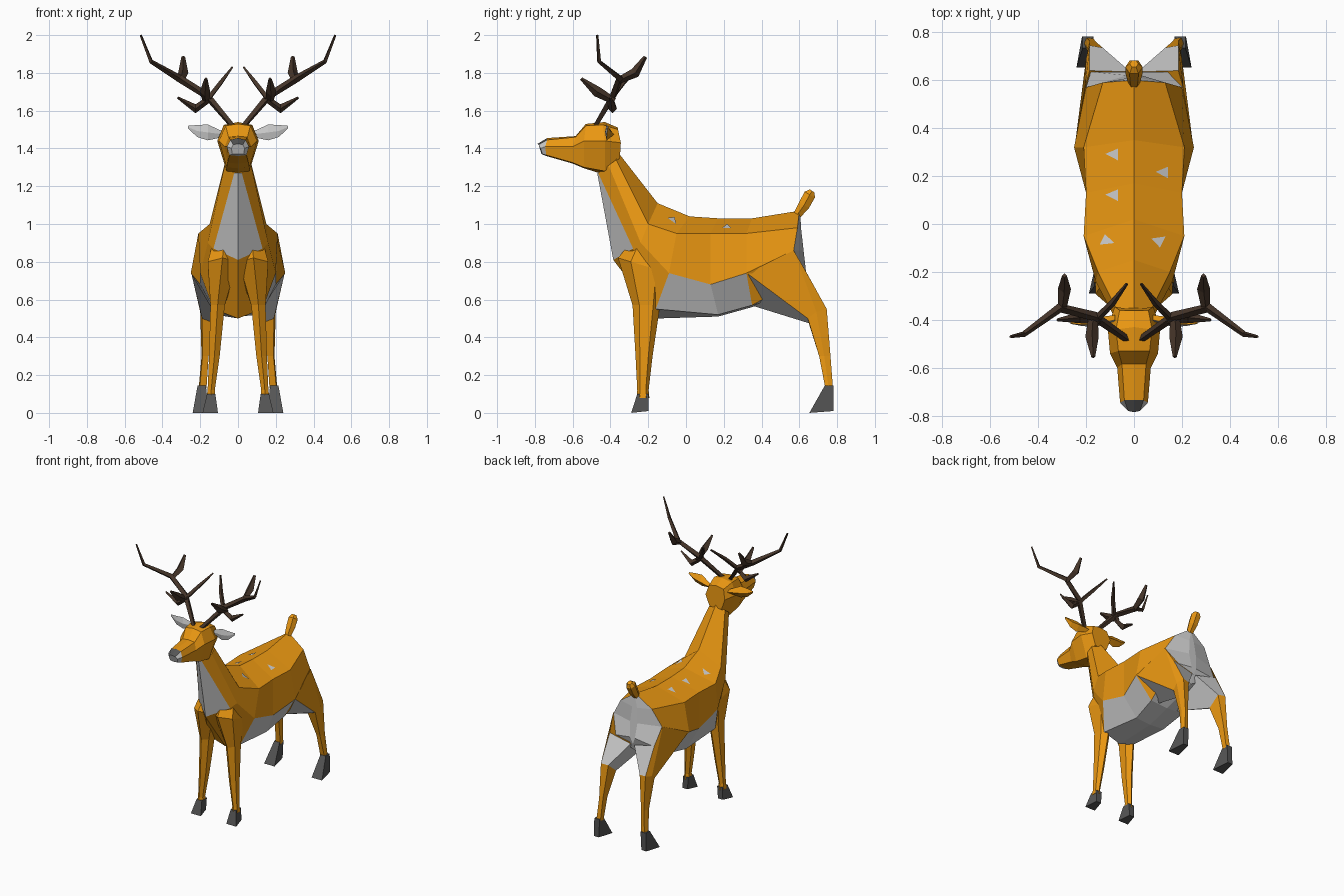
import bpy, bmesh, math
from mathutils import Vector
from mathutils.bvhtree import BVHTree

if "Cube" in bpy.data.objects:
    bpy.data.objects.remove(bpy.data.objects["Cube"])


def material(name, r, g, b):
    m = bpy.data.materials.new(name)
    m.diffuse_color = (r, g, b, 1)
    m.use_nodes = True
    m.node_tree.nodes["Principled BSDF"].inputs["Base Color"].default_value = m.diffuse_color
    return m


FUR = material("fur", 0.82, 0.31, 0.006)
GREY = material("pale_grey", 0.8, 0.8, 0.8)
DARK = material("hoof_grey", 0.09, 0.09, 0.09)
HORN = material("antler_brown", 0.06, 0.035, 0.022)


def loft(name, shells, mats, paint=None, mirror=False):
    """Skin each list of rings into a closed shell; paint maps (ring, segment) to a slot."""
    bm = bmesh.new()
    for rings in shells:
        vs = [[bm.verts.new(p) for p in r] for r in rings]
        n = len(rings[0])
        for i in range(len(vs) - 1):
            for j in range(n):
                k = (j + 1) % n
                f = bm.faces.new((vs[i][j], vs[i][k], vs[i + 1][k], vs[i + 1][j]))
                f.material_index = paint(i, j) if paint else 0
        bm.faces.new(vs[0])
        f = bm.faces.new(vs[-1])
        f.material_index = paint(len(vs) - 1, 0) if paint else 0
    bmesh.ops.recalc_face_normals(bm, faces=bm.faces)
    me = bpy.data.meshes.new(name)
    bm.to_mesh(me)
    bm.free()
    ob = bpy.data.objects.new(name, me)
    bpy.context.collection.objects.link(ob)
    for m in mats:
        me.materials.append(m)
    if mirror:
        ob.modifiers.new("mirror", "MIRROR").use_mirror_merge = False
    return ob


def sym(half):
    """Close a half ring (top to bottom) with its mirror image."""
    return half + [(-x, y, z) for x, y, z in half[-2:0:-1]]


def ring(cx, cy, z, rx, ry, n=6, slope=0.0):
    out = []
    for k in range(n):
        a = 2 * math.pi * (k + 0.5) / n
        dy = ry * math.sin(a)
        out.append((cx + rx * math.cos(a) / math.cos(math.pi / n), cy + dy, z + slope * dy))
    return out


def tube(path, radii, n=4):
    """Rings around a bent path, for antler branches."""
    pts = [Vector(p) for p in path]
    rings = []
    for i, p in enumerate(pts):
        d = pts[min(i + 1, len(pts) - 1)] - pts[max(i - 1, 0)]
        q = d.to_track_quat("Z", "Y")
        rings.append([p + q @ Vector((radii[i] * math.cos(2 * math.pi * k / n),
                                      radii[i] * math.sin(2 * math.pi * k / n), 0))
                      for k in range(n)])
    return rings


# Neck and trunk, front to rear, with pale bib, belly and rump
body_rings = [sym(h) for h in (
    [(0, -.36, 1.38), (.065, -.37, 1.34), (.07, -.41, 1.31), (.02, -.465, 1.27), (0, -.47, 1.27)],
    [(0, -.15, 1.11), (.15, -.20, 1.00), (.16, -.24, .90), (.13, -.28, .87), (0, -.385, .81)],
    [(0, .02, 1.04), (.21, -.05, .95), (.20, -.09, .74), (.13, -.16, .55), (0, -.15, .50)],
    [(0, .17, 1.03), (.20, .13, .95), (.20, .13, .68), (.12, .17, .52), (0, .17, .51)],
    [(0, .35, 1.03), (.21, .32, .95), (.25, .32, .74), (.14, .35, .57), (0, .35, .56)],
    [(0, .60, 1.07), (.13, .59, .98), (.20, .57, .86), (.18, .635, .73), (0, .60, .64)],
    [(0, .605, 1.05), (.02, .61, .97), (.03, .62, .86), (.02, .635, .75), (0, .63, .70)])]


def paint_body(i, j):
    s = min(j, 7 - j)
    return int(i >= 5 or (i == 0 and s == 3) or (1 < i < 4 and s >= 2) or (i == 4 and s == 3))


body = loft("body", [body_rings], [FUR, GREY], paint_body)

# Head with grey nose
head_rings = [sym(h) for h in (
    [(0, -.36, 1.51), (.06, -.36, 1.50), (.08, -.345, 1.43), (.05, -.35, 1.35), (0, -.36, 1.34)],
    [(0, -.43, 1.54), (.075, -.44, 1.525), (.11, -.43, 1.44), (.06, -.43, 1.28), (0, -.46, 1.27)],
    [(0, -.53, 1.53), (.065, -.53, 1.52), (.10, -.54, 1.44), (.06, -.54, 1.30), (0, -.54, 1.295)],
    [(0, -.585, 1.465), (.05, -.585, 1.46), (.07, -.60, 1.41), (.055, -.60, 1.325), (0, -.60, 1.32)],
    [(0, -.735, 1.455), (.04, -.735, 1.445), (.058, -.745, 1.41), (.045, -.74, 1.365), (0, -.74, 1.36)],
    [(0, -.785, 1.425), (.025, -.78, 1.42), (.035, -.77, 1.40), (.03, -.76, 1.37), (0, -.765, 1.37)])]
loft("head", [head_rings], [FUR, GREY, DARK],
     lambda i, j: 0 if i < 4 else (2 if i == 4 and j in (0, 7) else 1))


# Ears, pale inside
def ear_ring(x, y, z, d, h):
    return [(x, y - d * .3, z), (x, y, z + h), (x, y + d, z), (x, y, z - h)]


loft("ear", [[ear_ring(.08, -.40, 1.475, .02, .015), ear_ring(.16, -.42, 1.485, .03, .042),
              ear_ring(.215, -.42, 1.492, .02, .032), ear_ring(.265, -.415, 1.513, .005, .007)]],
     [FUR, GREY], lambda i, j: int(j in (0, 3)), mirror=True)

# Front legs, growing out of the shoulder
loft("front_leg", [[ring(.07, -.20, .93, .055, .07), ring(.082, -.225, .78, .078, .135, slope=-.3),
                    ring(.108, -.21, .57, .038, .073), ring(.125, -.222, .30, .028, .045),
                    ring(.142, -.228, .12, .019, .03), ring(.143, -.228, .08, .024, .034)]],
     [FUR], mirror=True)

# Hind legs: broad thigh (pale inside and behind), then shank
thigh = [(.247, .325, .738), (.205, .57, .86), (.185, .64, .74), (.015, .635, .70), (.08, .36, .565)]
hock = [(.19, .645, .50), (.20, .69, .535), (.185, .745, .55), (.13, .735, .545), (.125, .65, .475)]
loft("hind_leg", [[thigh, hock,
                   [(x * .5 + .093, y * .6 + .318, .30) for x, y, z in hock],
                   [(x * .55 + .098, y * .4 + .48, .13) for x, y, z in hock]]],
     [FUR, GREY], lambda i, j: int(i == 0 and j in (2, 3, 4)), mirror=True)


# Hooves, wider at the toe
def hoof(name, x, top, heel, toe, z, w):
    loft(name, [[[(x + .022, heel, z), (x - .022, heel, z), (x - .022, top, z), (x + .022, top, z)],
                 [(x + .025, heel, .01), (x - .015, heel, .01), (x - w, toe, 0), (x + w + .01, toe, 0)]]],
         [DARK], mirror=True)


hoof("front_hoof", .142, -.258, -.198, -.29, .10, .036)
hoof("hind_hoof", .192, .735, .782, .653, .145, .038)

# Tail
loft("tail", [tube([(0, .59, 1.05), (0, .625, 1.10), (0, .655, 1.155), (0, .668, 1.175)],
                   [.025, .035, .036, .018], 6)], [FUR], None)

# Antlers: main beam and its tines
loft("antler", [
    tube([(.03, -.48, 1.52), (.165, -.385, 1.68), (.31, -.35, 1.77), (.46, -.46, 1.86), (.515, -.47, 2.0)],
         [.015, .02, .02, .012, .006]),
    tube([(.16, -.40, 1.66), (.09, -.33, 1.75), (.03, -.25, 1.83)], [.016, .014, .006]),
    tube([(.17, -.38, 1.65), (.175, -.47, 1.70), (.17, -.555, 1.77)], [.018, .028, .008]),
    tube([(.14, -.40, 1.67), (.225, -.39, 1.61), (.32, -.40, 1.67)], [.016, .024, .006]),
    tube([(.30, -.355, 1.76), (.29, -.27, 1.80), (.29, -.215, 1.885)], [.018, .027, .01])],
    [HORN], mirror=True)

# Pale spots laid on the back
bpy.context.view_layer.update()
tree = BVHTree.FromObject(body, bpy.context.evaluated_depsgraph_get())
bm = bmesh.new()
for x, y, turn in ((-.085, .29, 0), (-.085, .12, 0), (-.115, -.07, 40), (.125, .215, 0), (.105, -.07, 100)):
    corners = []
    for deg in (60, 175, -60):
        a = math.radians(deg + turn)
        p = Vector((x + .035 * math.cos(a), y + .028 * math.sin(a), 3))
        corners.append(bm.verts.new(tree.ray_cast(p, Vector((0, 0, -1)))[0] + Vector((0, 0, .005))))
    f = bm.faces.new(corners)
    f.normal_update()
    if f.normal.z < 0:
        f.normal_flip()
me = bpy.data.meshes.new("back_spots")
bm.to_mesh(me)
bm.free()
me.materials.append(GREY)
bpy.context.collection.objects.link(bpy.data.objects.new("back_spots", me))
